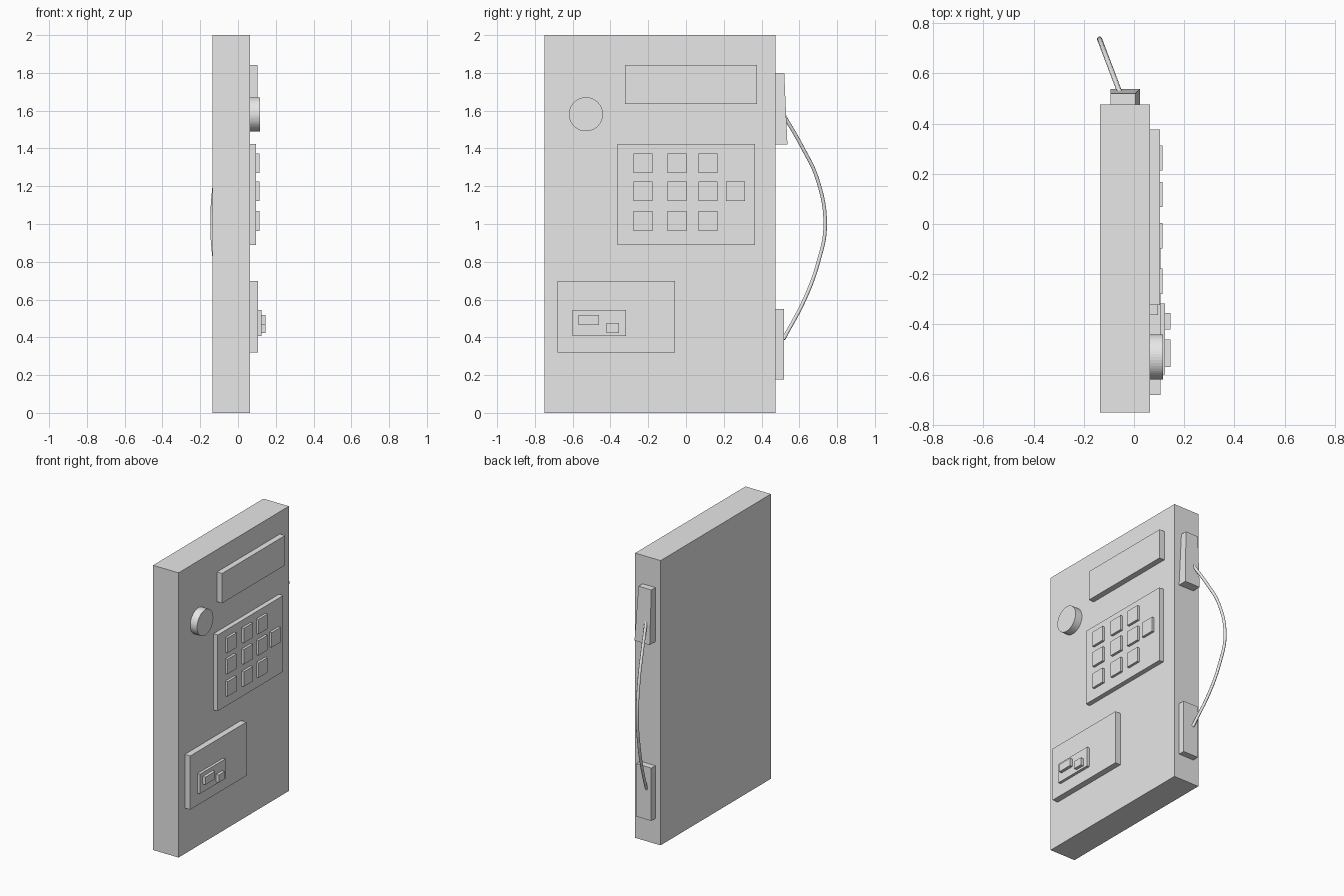
import bpy
import bmesh
from mathutils import Matrix, Vector
from math import radians

default = bpy.data.objects.get("Cube")
if default:
    bpy.data.objects.remove(default, do_unlink=True)

GREY = (0.8, 0.8, 0.8, 1.0)
grey = bpy.data.materials.new("plain grey")
grey.use_nodes = True
grey.diffuse_color = GREY
grey.node_tree.nodes["Principled BSDF"].inputs["Base Color"].default_value = GREY

FACE = 0.063   # panel side of the housing
END = 0.475    # end of the housing that carries the handset


def add(name, bm):
    mesh = bpy.data.meshes.new(name)
    bm.to_mesh(mesh)
    bm.free()
    mesh.materials.append(grey)
    obj = bpy.data.objects.new(name, mesh)
    bpy.context.collection.objects.link(obj)
    return obj


def box(name, x, y, z):
    """Box from three (low, high) ranges."""
    bm = bmesh.new()
    bmesh.ops.create_cube(bm, size=1)
    for v in bm.verts:
        v.co = Vector([r[0] if c < 0 else r[1] for c, r in zip(v.co, (x, y, z))])
    return add(name, bm)


# Housing and raised panels
box("housing", (-0.135, FACE), (-0.75, END), (0, 2))
box("display", (FACE, 0.103), (-0.323, 0.376), (1.634, 1.843))
box("keypad_plate", (FACE, 0.096), (-0.362, 0.365), (0.889, 1.424))
box("slot_panel", (FACE, 0.105), (-0.68, -0.058), (0.321, 0.698))
box("slot_plate", (0.105, 0.124), (-0.6, -0.317), (0.406, 0.544))
box("slot_button_wide", (0.124, 0.145), (-0.569, -0.46), (0.464, 0.517))
box("slot_button_small", (0.124, 0.145), (-0.42, -0.354), (0.422, 0.475))

# Keys: three by three, plus one extra beside the middle row
columns = (-0.228, -0.047, 0.117)
rows = (1.322, 1.173, 1.016)
keys = [(y, z) for z in rows for y in columns] + [(0.263, rows[1])]
for i, (y, z) in enumerate(keys):
    box(f"key_{i + 1}", (0.096, 0.113), (y - 0.05, y + 0.05), (z - 0.052, z + 0.052))

# Round knob
bm = bmesh.new()
bmesh.ops.create_cone(bm, cap_ends=True, segments=48, radius1=0.09, radius2=0.09,
                      depth=0.116 - FACE,
                      matrix=Matrix.Translation(((0.116 + FACE) / 2, -0.53, 1.581))
                      @ Matrix.Rotation(radians(90), 4, 'Y'))
add("knob", bm)

# Cord mounts, the upper one flaring towards its bottom
box("lower_cord_mount", (-0.094, 0.024), (END, 0.52), (0.178, 0.549))
upper = box("upper_cord_mount", (-0.094, 0.024), (END, 0.537), (1.42, 1.8))
for v in upper.data.vertices:
    if v.co.z > 1.6:
        if v.co.y > 0.5:
            v.co.y = 0.52
        if v.co.x > 0:
            v.co.x = 0.005

# Cord bowing out in a slanted plane
path = [(0.522, 1.57), (0.616, 1.406), (0.696, 1.236), (0.737, 0.99),
        (0.701, 0.8), (0.632, 0.61), (0.516, 0.39)]
curve = bpy.data.curves.new("cord", 'CURVE')
curve.dimensions = '3D'
curve.bevel_depth = 0.01
curve.bevel_resolution = 2
curve.resolution_u = 6
curve.use_fill_caps = True
spline = curve.splines.new('BEZIER')
spline.bezier_points.add(len(path) - 1)
for p, (y, z) in zip(spline.bezier_points, path):
    p.co = (-0.055 - (y - 0.52) * 0.38, y, z)
    p.handle_left_type = p.handle_right_type = 'AUTO'
curve.materials.append(grey)
bpy.context.collection.objects.link(bpy.data.objects.new("cord", curve))
